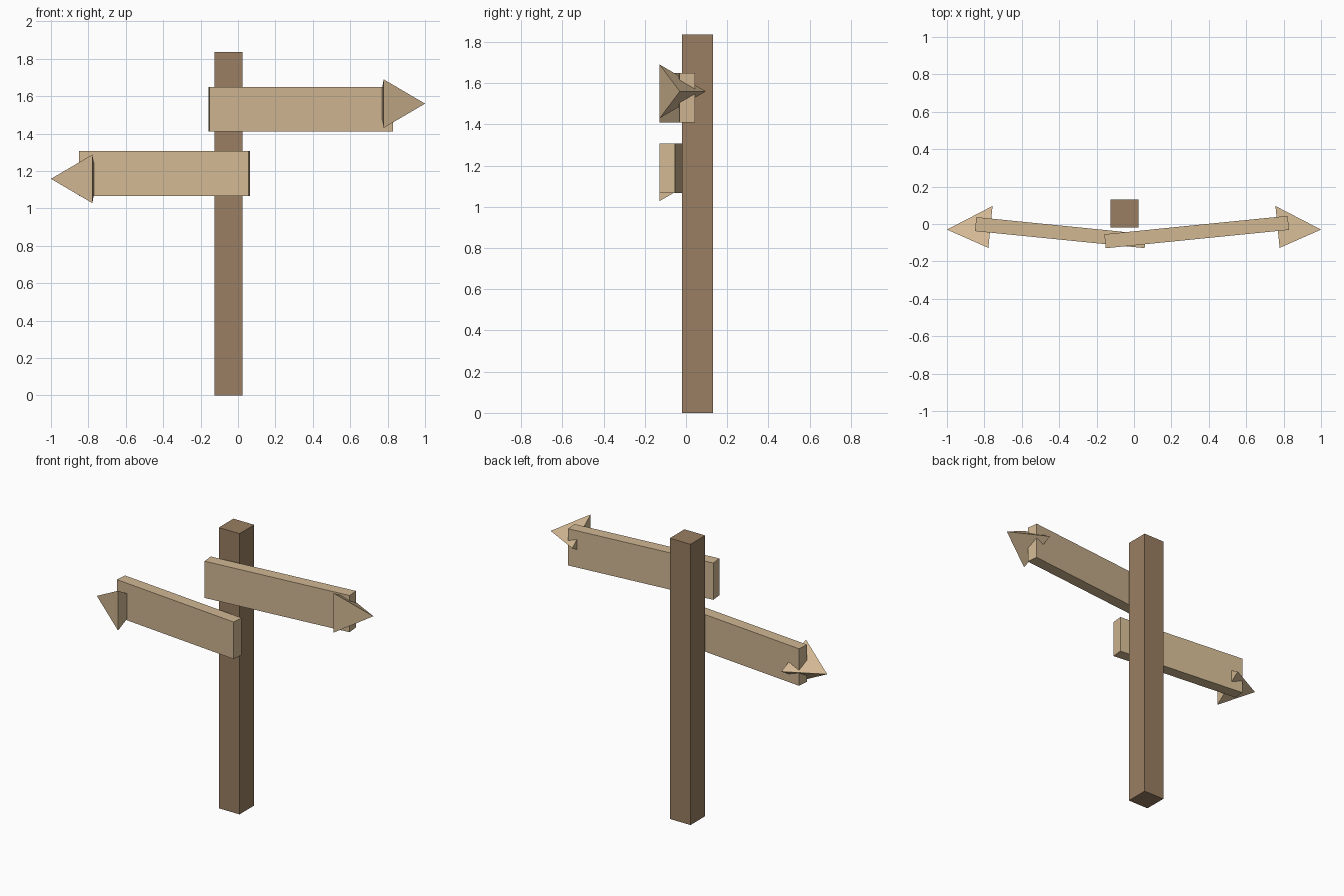
import bpy, bmesh, math
from mathutils import Matrix, Vector

if "Cube" in bpy.data.objects:
    bpy.data.objects.remove(bpy.data.objects["Cube"])


def make_material(name, rgb):
    mat = bpy.data.materials.new(name)
    mat.diffuse_color = (*rgb, 1.0)
    mat.use_nodes = True
    mat.node_tree.nodes["Principled BSDF"].inputs["Base Color"].default_value = mat.diffuse_color
    return mat


DARK_WOOD = make_material("dark_wood", (0.32, 0.21, 0.122))
LIGHT_WOOD = make_material("light_wood", (0.64, 0.475, 0.29))
TILT = 0.1  # each sign swings slightly back from the post


def finish(name, bm, mat):
    bmesh.ops.recalc_face_normals(bm, faces=bm.faces)
    mesh = bpy.data.meshes.new(name)
    bm.to_mesh(mesh)
    bm.free()
    mesh.materials.append(mat)
    obj = bpy.data.objects.new(name, mesh)
    bpy.context.collection.objects.link(obj)
    return obj


def box(name, center, size, mat, turn=0.0):
    bm = bmesh.new()
    matrix = (Matrix.Translation(center) @ Matrix.Rotation(turn, 4, 'Z')
              @ Matrix.Diagonal((*size, 1.0)))
    bmesh.ops.create_cube(bm, size=1.0, matrix=matrix)
    return finish(name, bm, mat)


def arrow_head(name, tip, side, mat, radius=0.15, depth=0.23):
    # three-sided pyramid pointing sideways, one base corner to the back
    bm = bmesh.new()
    base = [bm.verts.new((-depth, radius * math.cos(a), radius * math.sin(a)))
            for a in (i * math.tau / 3 for i in range(3))]
    point = bm.verts.new((0, 0, 0))
    bm.faces.new(base)
    for i in range(3):
        bm.faces.new((base[i], base[(i + 1) % 3], point))
    bm.transform(Matrix.Translation(tip) @ Matrix.Diagonal((side, 1, 1, 1))
                 @ Matrix.Rotation(TILT, 4, 'Z'))
    return finish(name, bm, mat)


# Square post
box("post", (-0.05, 0.056, 0.9175), (0.15, 0.152, 1.835), DARK_WOOD)

# Upper sign pointing right
box("upper_board", (0.335, -0.043, 1.53), (0.985, 0.075, 0.24), LIGHT_WOOD, TILT)
arrow_head("upper_arrow_head", Vector((1.0, -0.03, 1.56)), 1, LIGHT_WOOD)

# Lower sign pointing left
box("lower_board", (-0.393, -0.046, 1.187), (0.912, 0.075, 0.242), LIGHT_WOOD, -TILT)
arrow_head("lower_arrow_head", Vector((-1.0, -0.03, 1.158)), -1, LIGHT_WOOD)
